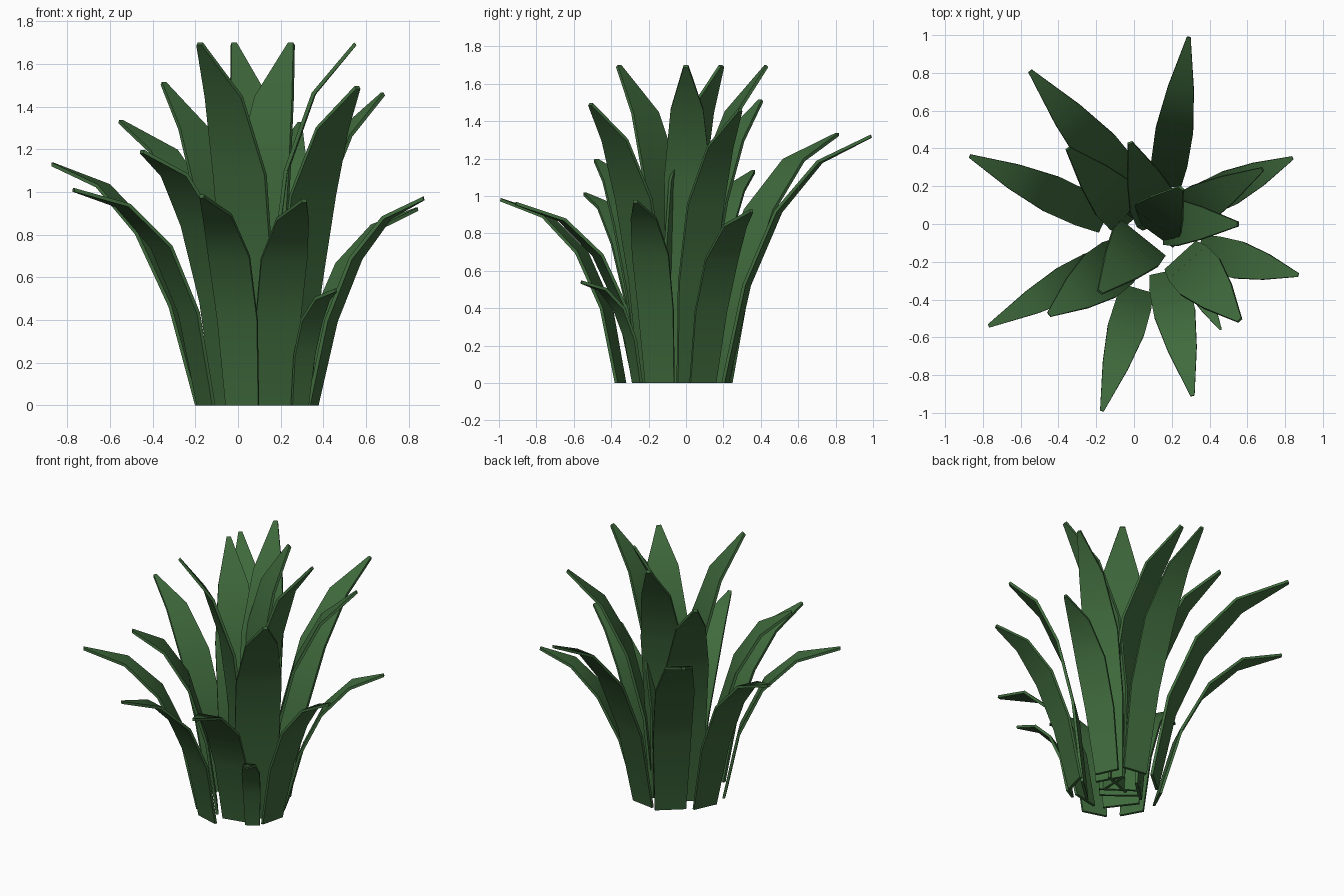
import bpy, bmesh, math
from mathutils import Vector

if "Cube" in bpy.data.objects:
    bpy.data.objects.remove(bpy.data.objects["Cube"])

green = bpy.data.materials.new("leaf_green")
green.diffuse_color = (0.05, 0.145, 0.046, 1)
green.use_nodes = True
green.node_tree.nodes["Principled BSDF"].inputs["Base Color"].default_value = green.diffuse_color

STEPS = (0, 0.25, 0.5, 0.75, 1)
TAPER = (0.8, 0.97, 1.0, 0.7, 0.1)      # width along the blade
THICK = 0.017


def leaf(name, base, tip, width, droop, lean):
    """Flat tapered blade arching from base (x, y) to tip (x, y, z)."""
    b, e = Vector((*base, 0)), Vector(tip)
    out = Vector((e.x - b.x, e.y - b.y, 0))
    reach = out.length
    out.normalize()
    side = Vector((-out.y, out.x, 0))
    bm = bmesh.new()
    rings = []
    for t, w in zip(STEPS, TAPER):
        h = reach * (t * (1 - lean) + lean * t * t)
        z = e.z * (t + droop * t * (1 - t))
        c = b + out * h + Vector((0, 0, z))
        dh = reach * (1 - lean + 2 * lean * t)
        dz = e.z * (1 + droop - 2 * droop * t)
        n = Vector((out.x * dz, out.y * dz, -dh)).normalized()
        if t == 0:
            n = out
        s, k = side * width * w / 2, n * THICK / 2
        rings.append([bm.verts.new(c + p) for p in (s + k, -s + k, -s - k, s - k)])
    for r0, r1 in zip(rings, rings[1:]):
        for i in range(4):
            j = (i + 1) % 4
            bm.faces.new((r0[i], r0[j], r1[j], r1[i]))
    bm.faces.new(rings[0])
    bm.faces.new(rings[-1])
    bmesh.ops.recalc_face_normals(bm, faces=bm.faces)
    me = bpy.data.meshes.new(name)
    bm.to_mesh(me)
    bm.free()
    me.materials.append(green)
    ob = bpy.data.objects.new(name, me)
    bpy.context.collection.objects.link(ob)
    ob.select_set(True)
    bpy.context.view_layer.objects.active = ob


# Base xy, tip xyz, width, droop, lean
inner = [
    ((0.14, 0.01), (-0.02, 0.43, 1.695), 0.26, 0.56, 1.0),
    ((0.09, -0.03), (0.25, 0.19, 1.695), 0.31, 0.55, 1.35),
    ((0.17, 0.01), (0.55, 0.00, 1.695), 0.25, 0.60, 1.4),
    ((0.045, -0.08), (-0.18, -0.36, 1.695), 0.31, 0.55, 1.35),
]
middle = [
    ((-0.01, 0.03), (-0.35, 0.40, 1.51), 0.26, 0.58, 0.9),
    ((0.22, 0.03), (0.68, 0.29, 1.46), 0.22, 0.62, 0.85),
    ((0.25, -0.17), (0.56, -0.51, 1.49), 0.28, 0.65, 0.7),
    ((-0.04, -0.17), (-0.45, -0.48, 1.19), 0.28, 0.84, 0.65),
]
outer = [
    ((0.17, 0.21), (0.29, 0.99, 1.32), 0.20, 0.78, 0.55),
    ((-0.01, 0.18), (-0.55, 0.81, 1.33), 0.24, 0.78, 0.65),
    ((-0.16, 0.03), (-0.87, 0.36, 1.13), 0.20, 0.86, 0.45),
    ((0.29, 0.09), (0.84, 0.35, 0.92), 0.19, 0.88, 0.45),
    ((0.35, -0.14), (0.87, -0.27, 0.97), 0.20, 0.84, 0.45),
    ((0.29, -0.26), (0.46, -0.56, 0.54), 0.11, 0.95, 0.7),
    ((0.17, -0.26), (0.31, -0.91, 0.96), 0.22, 0.85, 0.7),
    ((0.02, -0.35), (-0.17, -0.99, 0.98), 0.20, 0.85, 0.7),
    ((-0.15, -0.20), (-0.77, -0.54, 1.01), 0.19, 0.95, 0.65),
]
for tier, leaves in (("inner", inner), ("middle", middle), ("outer", outer)):
    for i, spec in enumerate(leaves, 1):
        leaf(f"{tier}_leaf_{i}", *spec)

# Soft bends, crisp blade edges
bpy.ops.object.shade_smooth_by_angle(angle=math.radians(45))
